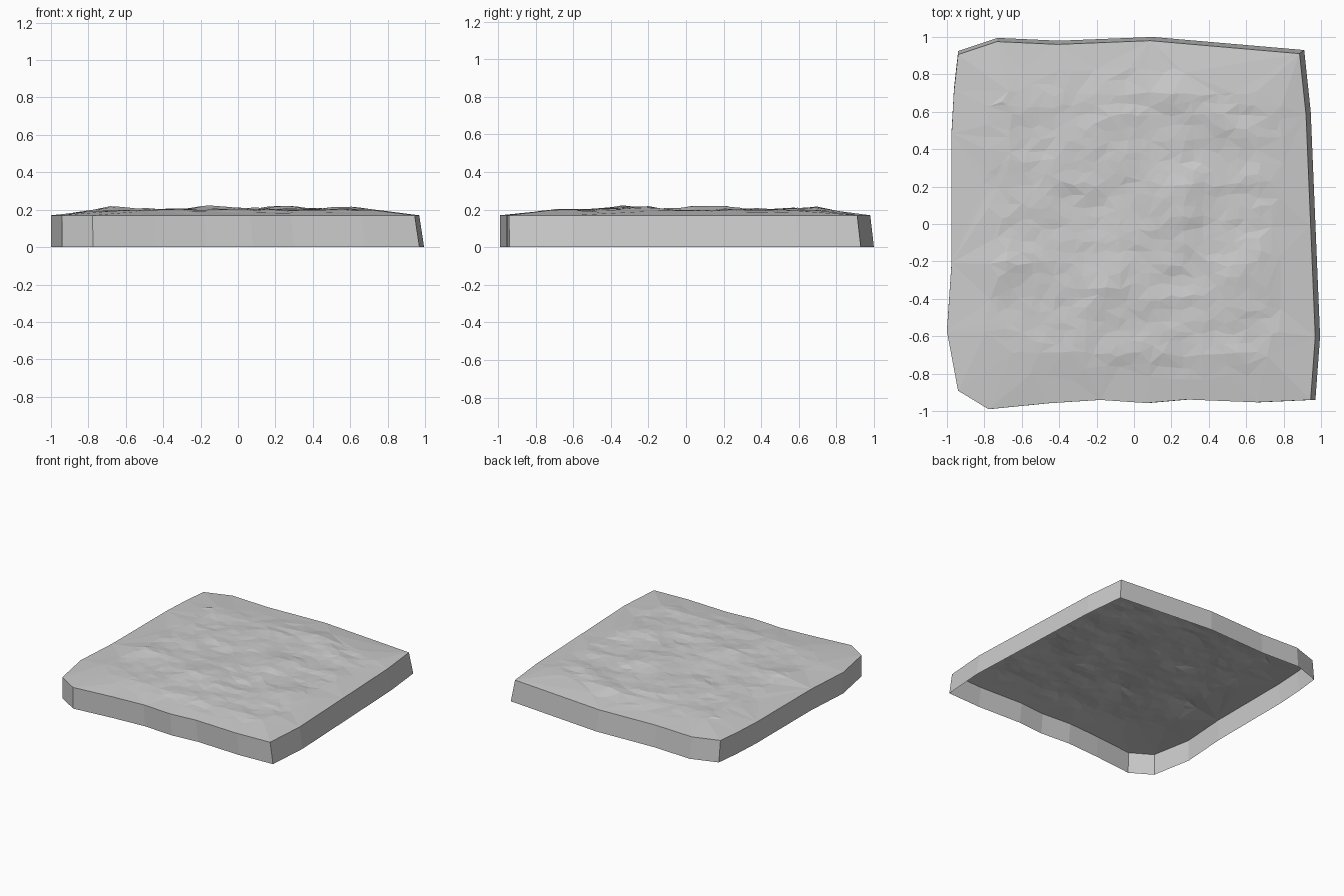
import bpy, math, random
from mathutils import Vector, noise
from mathutils.geometry import delaunay_2d_cdt

if "Cube" in bpy.data.objects:
    bpy.data.objects.remove(bpy.data.objects["Cube"])

random.seed(4)
RIM = 0.17

# Base outline of the slab, counter-clockwise from the front left corner
base = [(-0.775, -0.99), (-0.45, -0.958), (-0.17, -0.94), (0.08, -0.957),
        (0.3, -0.938), (0.68, -0.953), (0.97, -0.94), (0.995, -0.6),
        (0.97, 0.0), (0.945, 0.6), (0.91, 0.93), (0.1, 1.0), (-0.4, 0.98),
        (-0.73, 0.995), (-0.94, 0.925), (-0.962, 0.73), (-0.975, 0.5),
        (-0.975, -0.2), (-1.0, -0.57), (-0.94, -0.89)]
n = len(base)
# The rim leans in on the right and back, and is upright on the left and front
rim = [Vector((-1 + (x + 1) * 0.987, -0.99 + (y + 0.99) * 0.99)) for x, y in base]

# Broad swells: x, y, height, width
swells = [(-0.14, -0.3, 0.022, 0.17), (0.2, 0.12, 0.02, 0.17),
          (-0.68, -0.2, 0.012, 0.15), (0.58, -0.28, 0.012, 0.16),
          (-0.1, 0.45, 0.008, 0.2), (0.2, 0.72, 0.014, 0.14)]


def height(x, y):
    edge = min(1.0, (0.96 - max(abs(x), abs(y))) / 0.26)
    z = 0.028
    for sx, sy, h, w in swells:
        z += h * math.exp(-((x - sx) ** 2 + (y - sy) ** 2) / (w * w))
    z += 0.010 * noise.noise(Vector((x * 4, y * 7, 1.3)))
    z += 0.008 * noise.noise(Vector((x * 9, y * 16, 5.7)))
    return RIM + max(0.0, edge) * z


# Scattered interior points on a jittered grid, triangulated out to the rim
pts = list(rim)
N = 28
for i in range(N):
    for j in range(N):
        x = -0.78 + 1.56 * i / (N - 1) + random.uniform(-0.018, 0.018)
        y = -0.82 + 1.64 * j / (N - 1) + random.uniform(-0.018, 0.018)
        if math.hypot(x, y) < 1.03 and (max(abs(x), abs(y)) < 0.7 or random.random() < 0.4):
            pts.append(Vector((x, y)))
co, _, tris, *_ = delaunay_2d_cdt(pts, [(i, (i + 1) % n) for i in range(n)], [], 1, 1e-5)

# Top surface
verts = [(p.x, p.y, RIM if i < n else height(p.x, p.y)) for i, p in enumerate(co)]
faces = [tuple(t) for t in tris]

# Side skirt, open underneath
b = len(verts)
verts += [(x, y, 0) for x, y in base]
for i in range(n):
    k = (i + 1) % n
    faces.append((b + i, b + k, k, i))

mesh = bpy.data.meshes.new("stone_slab")
mesh.from_pydata(verts, [], faces)
mesh.update()
slab = bpy.data.objects.new("stone_slab", mesh)
bpy.context.collection.objects.link(slab)
